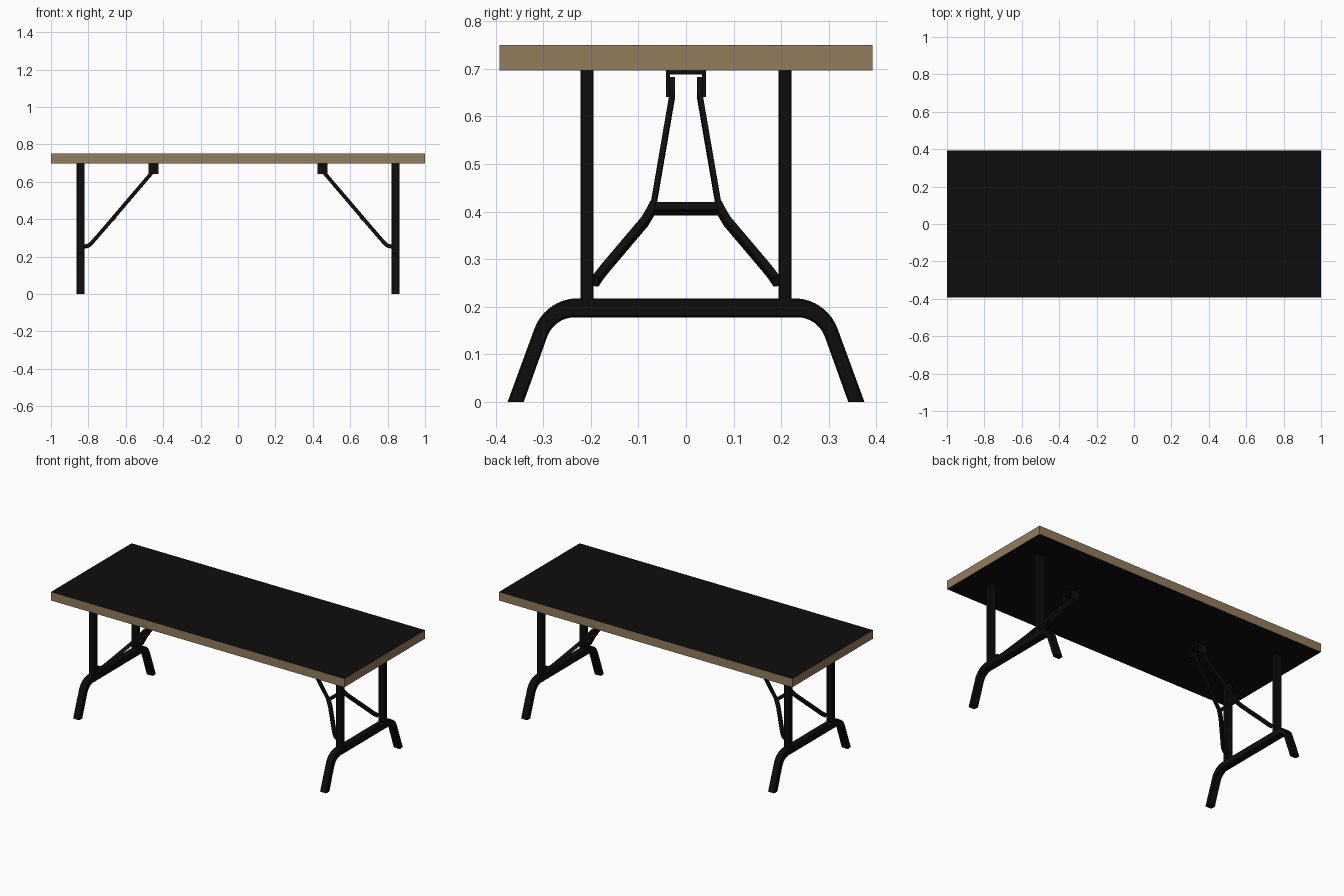
import bpy, bmesh, math
from mathutils import Vector

if "Cube" in bpy.data.objects:
    bpy.data.objects.remove(bpy.data.objects["Cube"])


def material(name, rgb):
    m = bpy.data.materials.new(name)
    m.diffuse_color = (*rgb, 1)
    m.use_nodes = True
    m.node_tree.nodes["Principled BSDF"].inputs["Base Color"].default_value = m.diffuse_color
    return m


BLACK = material("black_metal", (0.004, 0.004, 0.004))
WOOD = material("wood_edge", (0.29, 0.2, 0.11))


def finish(name, bm, mats, mirror=(False, False), smooth=False):
    bmesh.ops.recalc_face_normals(bm, faces=bm.faces)
    me = bpy.data.meshes.new(name)
    bm.to_mesh(me)
    bm.free()
    ob = bpy.data.objects.new(name, me)
    bpy.context.collection.objects.link(ob)
    for m in mats:
        me.materials.append(m)
    if smooth:
        bpy.ops.object.select_all(action='DESELECT')
        ob.select_set(True)
        bpy.context.view_layer.objects.active = ob
        bpy.ops.object.shade_smooth_by_angle(angle=math.radians(30))
    if any(mirror):
        mod = ob.modifiers.new("mirror", 'MIRROR')
        mod.use_axis = (mirror[0], mirror[1], False)
        mod.use_mirror_merge = False
    return ob


def box_bm(lo, hi):
    bm = bmesh.new()
    bmesh.ops.create_cube(bm, size=1)
    for v in bm.verts:
        v.co = [(a + b) / 2 + c * (b - a) for a, b, c in zip(lo, hi, v.co)]
    return bm


def sweep(name, pts, ref, sizes, chamfer=0.0, end_dir=None, mirror=(True, False)):
    """Sweep a rectangle (half width along ref, half width in the bend plane) along pts."""
    pts = [Vector(p) for p in pts]
    ref = Vector(ref)
    bm = bmesh.new()
    rings = []
    for i, p in enumerate(pts):
        t = Vector()
        if i > 0:
            t += (p - pts[i - 1]).normalized()
        if i < len(pts) - 1:
            t += (pts[i + 1] - p).normalized()
        if end_dir and i in (0, len(pts) - 1):
            t = Vector(end_dir) * (1 if i == 0 else -1)
        t.normalize()
        a = (ref - t * ref.dot(t)).normalized()
        b = t.cross(a)
        u, v = sizes[i]
        c = chamfer
        if c:
            prof = [(u, v - c), (u - c, v), (c - u, v), (-u, v - c),
                    (-u, c - v), (c - u, -v), (u - c, -v), (u, c - v)]
        else:
            prof = [(u, v), (-u, v), (-u, -v), (u, -v)]
        rings.append([bm.verts.new(p + a * x + b * y) for x, y in prof])
    n = len(rings[0])
    for r, s in zip(rings, rings[1:]):
        for k in range(n):
            bm.faces.new((r[k], r[(k + 1) % n], s[(k + 1) % n], s[k]))
    bm.faces.new(rings[0])
    bm.faces.new(rings[-1])
    return finish(name, bm, [BLACK], mirror, smooth=True)


# Tabletop: black faces, wooden edge
bm = box_bm((-1, -0.392, 0.697), (1, 0.392, 0.75))
for f in bm.faces:
    f.material_index = 0 if abs(f.normal.z) > 0.5 else 1
finish("tabletop", bm, [BLACK, WOOD])

# Bent floor feet with the low crossbar
LEG_X, R = 0.842, 0.08
half = [(0.358, 0.0)]
half_sizes = [(0.022, 0.017)]
for i in range(9):
    ang = math.radians(70 * (1 - i / 8))
    half.append((0.23 + R * math.sin(ang), 0.198 - R * (1 - math.cos(ang))))
    half_sizes.append((0.022, 0.0155 + 0.0045 * i / 8))
path = [(LEG_X, y, z) for y, z in half] + [(LEG_X, -y, z) for y, z in reversed(half)]
sweep("foot_frame", path, (1, 0, 0), half_sizes + half_sizes[::-1],
      chamfer=0.004, end_dir=(0, 0, 1))

# Uprights
sweep("upright", [(LEG_X, 0.208, 0.2), (LEG_X, 0.208, 0.697)], (1, 0, 0),
      [(0.022, 0.014)] * 2, chamfer=0.003, mirror=(True, True))

# Diagonal braces: thin upper arm spreading into a thicker lower arm
slope = Vector((0.32, 0, -0.37)).normalized()
normal = Vector((0, 1, 0)).cross(slope)
sweep("upper_brace",
      [(0.437, 0.029, 0.676), (0.465, 0.029, 0.643), (0.664, 0.069, 0.41)],
      normal, [(0.01, 0.0055)] * 3, mirror=(True, True))
sweep("lower_brace",
      [(0.66, 0.069, 0.415), (0.673, 0.075, 0.399), (0.69, 0.087, 0.379),
       (0.775, 0.17, 0.281), (0.788, 0.181, 0.267), (0.802, 0.188, 0.257),
       (0.822, 0.191, 0.253)],
      normal, [(0.01, 0.006)] + [(0.01, 0.008)] * 6, mirror=(True, True))
sweep("brace_crossbar", [(0.664, -0.072, 0.406), (0.664, 0.072, 0.406)],
      normal, [(0.01, 0.01)] * 2)

# Brackets under the top
finish("bracket_plate", box_bm((0.425, -0.042, 0.688), (0.479, 0.042, 0.698)),
       [BLACK], (True, False))
finish("bracket_cheek", box_bm((0.425, 0.034, 0.641), (0.479, 0.042, 0.69)),
       [BLACK], (True, True))
